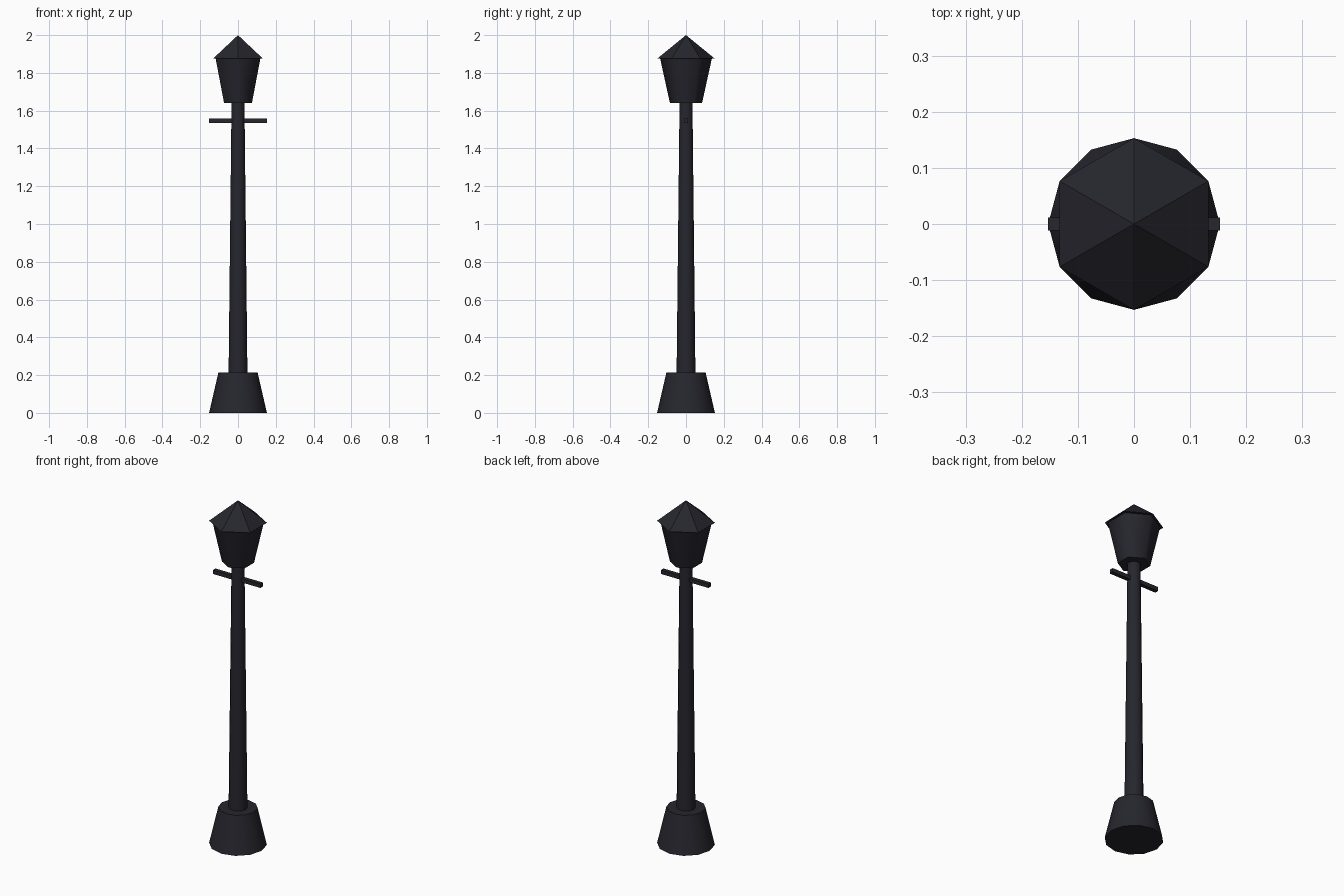
import bpy
from math import radians

cube = bpy.data.objects.get("Cube")
if cube:
    bpy.data.objects.remove(cube, do_unlink=True)

# Single dark painted iron colour
iron = bpy.data.materials.new("dark_iron")
colour = (0.019, 0.019, 0.027, 1)
iron.diffuse_color = colour
iron.use_nodes = True
iron.node_tree.nodes["Principled BSDF"].inputs["Base Color"].default_value = colour


def finish(name, smooth_angle=None):
    obj = bpy.context.object
    obj.name = name
    obj.data.materials.append(iron)
    if smooth_angle:
        bpy.ops.object.shade_smooth_by_angle(angle=radians(smooth_angle))
    return obj


def taper(name, sides, r_low, r_high, z_low, z_high, smooth_angle=None):
    """Upright tapered prism with a corner on the y axis."""
    bpy.ops.mesh.primitive_cone_add(
        vertices=sides, radius1=r_low, radius2=r_high,
        depth=z_high - z_low, location=(0, 0, (z_low + z_high) / 2))
    return finish(name, smooth_angle)


# Base and post
taper("base", 12, 0.153, 0.104, 0, 0.213, 40)
taper("post", 12, 0.05, 0.034, 0.2, 1.66, 40)

# Ladder rest
bpy.ops.mesh.primitive_cube_add(size=1, location=(0, 0, 1.546))
bpy.context.object.scale = (0.306, 0.023, 0.023)
bpy.ops.object.transform_apply(location=False, rotation=False, scale=True)
finish("crossbar")

# Six-sided lantern with an overhanging pointed roof
taper("lantern_body", 6, 0.085, 0.137, 1.64, 1.877, 65)
taper("lantern_roof", 6, 0.153, 0, 1.875, 2)
